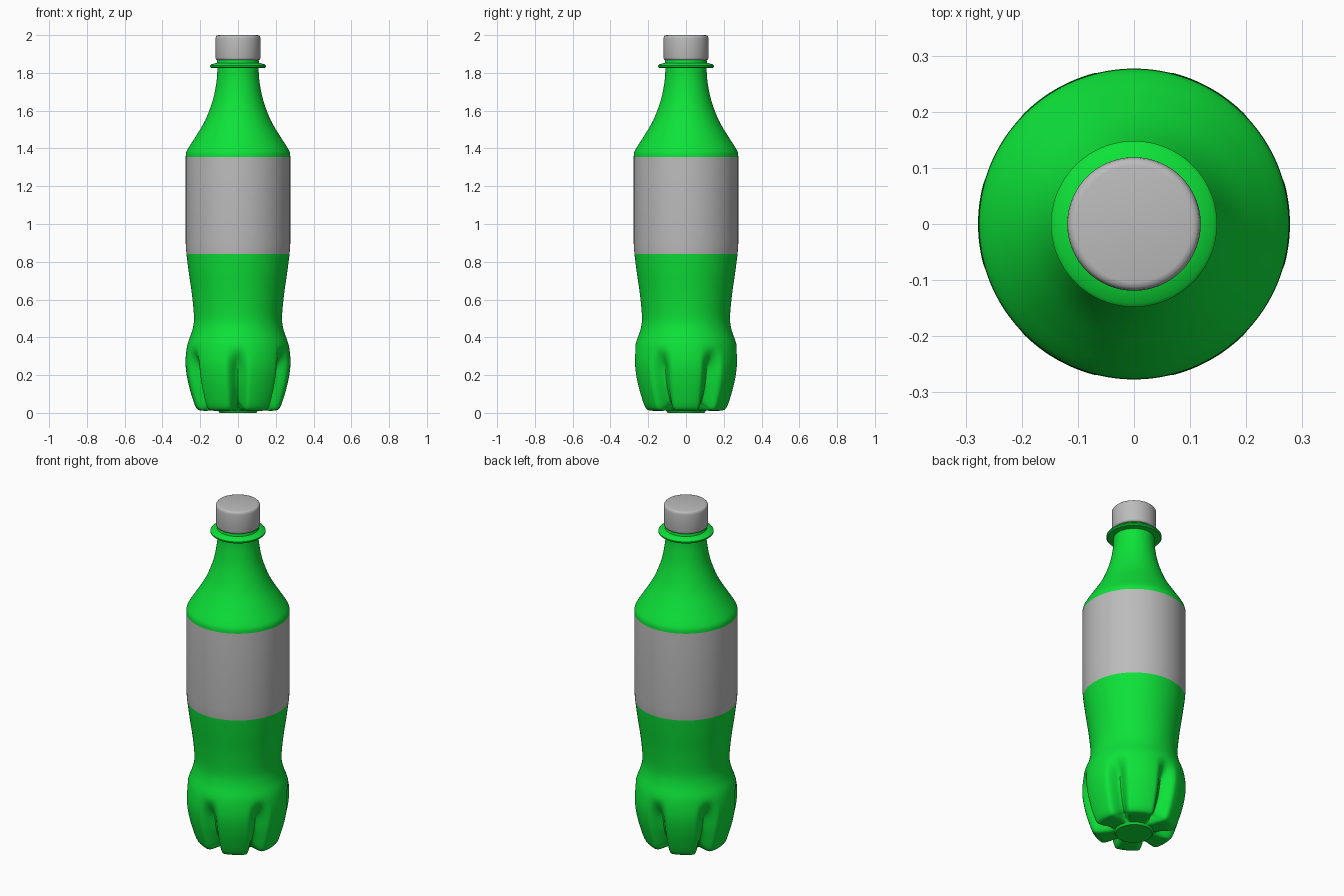
import bpy, bmesh, math
from mathutils import Vector

if "Cube" in bpy.data.objects:
    bpy.data.objects.remove(bpy.data.objects["Cube"])


def material(name, col):
    m = bpy.data.materials.new(name)
    m.diffuse_color = (*col, 1)
    m.use_nodes = True
    m.node_tree.nodes["Principled BSDF"].inputs["Base Color"].default_value = m.diffuse_color
    return m


GREEN = material("green plastic", (0.004, 0.76, 0.04))
GREY = material("light grey", (0.5, 0.5, 0.5))


def smoothstep(x):
    x = max(0.0, min(1.0, x))
    return x * x * (3 - 2 * x)


def spline(pts, steps=4):
    """Smooth curve through (radius, height) points."""
    p = [Vector(q) for q in pts]
    p = [2 * p[0] - p[1]] + p + [2 * p[-1] - p[-2]]
    out = []
    for i in range(1, len(p) - 2):
        a, b, c, d = p[i - 1:i + 3]
        for k in range(steps):
            t = k / steps
            out.append(0.5 * (2 * b + (c - a) * t + (2 * a - 5 * b + 4 * c - d) * t * t
                              + (3 * b - a - 3 * c + d) * t ** 3))
    return [tuple(v) for v in out] + [tuple(pts[-1])]


def lathe(name, profile, mats, segs, warp=None, mat_rule=None):
    """Spin a profile around z, capping both ends."""
    bm = bmesh.new()
    rings = []
    for r, z in profile:
        ring = []
        for i in range(segs):
            a = 2 * math.pi * i / segs
            rr, zz = warp(r, z, a) if warp else (r, z)
            ring.append(bm.verts.new((rr * math.cos(a), rr * math.sin(a), zz)))
        rings.append(ring)
    for lo, hi in zip(rings, rings[1:]):
        for i in range(segs):
            j = (i + 1) % segs
            bm.faces.new((lo[i], lo[j], hi[j], hi[i]))
    bm.faces.new(rings[0][::-1])
    bm.faces.new(rings[-1])
    if mat_rule:
        for f in bm.faces:
            f.material_index = mat_rule(f.calc_center_median())
    me = bpy.data.meshes.new(name)
    bm.to_mesh(me)
    bm.free()
    for m in mats:
        me.materials.append(m)
    ob = bpy.data.objects.new(name, me)
    bpy.context.collection.objects.link(ob)
    bpy.ops.object.select_all(action='DESELECT')
    ob.select_set(True)
    bpy.context.view_layer.objects.active = ob
    bpy.ops.object.shade_smooth_by_angle(angle=math.radians(40))
    return ob


def petal_grooves(r, z, a):
    """Press six grooves into the foot, leaving six rounded lobes."""
    step = math.radians(60)
    off = abs((a % step) - step / 2)
    g = 1 - smoothstep(off / math.radians(14))
    outer = max(0.0, min(1.0, (r - 0.105) / 0.095))
    depth = 0.058 * smoothstep((0.36 - z) / 0.14) * outer
    lift = 0.04 * outer * max(0.0, 1 - z / 0.15)
    return r - g * depth, z + g * lift


# Bottle: foot and waist, straight label band, shoulder, neck with collar
foot = spline([(0.105, 0.012), (0.15, 0.012), (0.19, 0.012), (0.22, 0.025), (0.245, 0.09),
               (0.268, 0.18), (0.278, 0.27), (0.268, 0.36), (0.244, 0.43), (0.233, 0.5),
               (0.243, 0.62), (0.26, 0.74), (0.273, 0.84)])
shoulder = spline([(0.277, 1.355), (0.274, 1.38), (0.258, 1.41), (0.226, 1.46), (0.173, 1.55),
                   (0.132, 1.66), (0.113, 1.76), (0.109, 1.825)])
collar = [(0.142, 1.826), (0.148, 1.832), (0.148, 1.838), (0.142, 1.845), (0.112, 1.853),
          (0.108, 1.875)]
profile = [(0.03, 0.0), (0.098, 0.0)] + foot + [(0.277, 0.9)] + shoulder + collar
lathe("bottle", profile, [GREEN, GREY], 144, petal_grooves,
      lambda c: 1 if 0.84 < c.z < 1.355 else 0)

# Screw cap with rounded rims
cap = [(0.1, 1.868), (0.112, 1.868), (0.117, 1.872), (0.119, 1.88), (0.119, 1.982),
       (0.117, 1.992), (0.112, 1.998), (0.104, 2.0)]
lathe("cap", cap, [GREY], 64)
